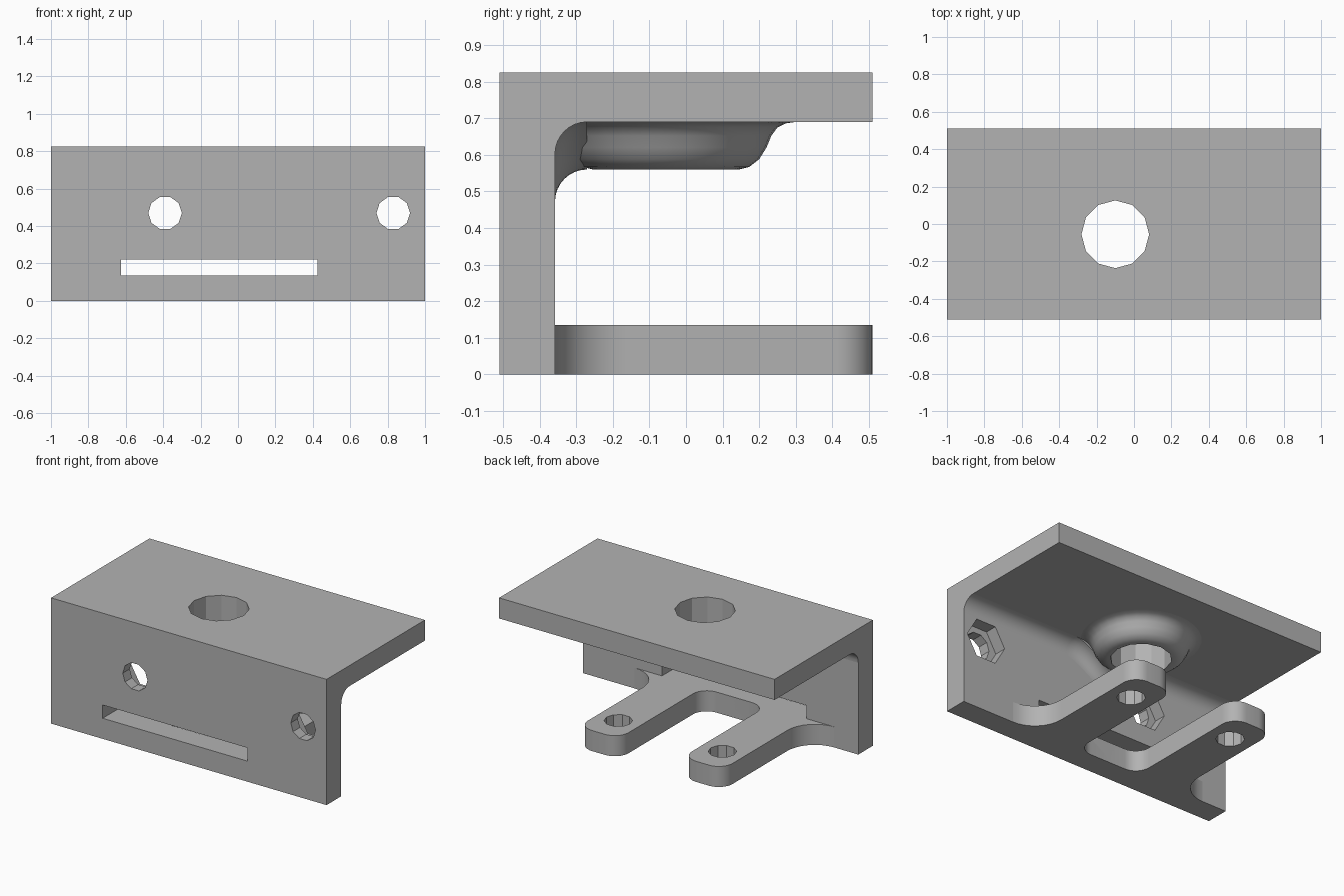
import bpy, bmesh, math
from math import cos, sin, pi, radians
from mathutils import Vector, Matrix

cube = bpy.data.objects.get("Cube")
if cube:
    bpy.data.objects.remove(cube, do_unlink=True)

# Single grey finish
grey = bpy.data.materials.new("plain_grey")
grey.use_nodes = True
grey.diffuse_color = (0.45, 0.45, 0.45, 1)
grey.node_tree.nodes["Principled BSDF"].inputs["Base Color"].default_value = (0.45, 0.45, 0.45, 1)

CX = -0.10                    # middle of fork and bore
WALL, BACK, FRONT = -0.358, 0.51, -0.51
CEIL, TOP, FORK_H = 0.69, 0.825, 0.135
BORE_Y = -0.055


def finish(name, bm):
    bmesh.ops.recalc_face_normals(bm, faces=bm.faces)
    mesh = bpy.data.meshes.new(name)
    bm.to_mesh(mesh)
    bm.free()
    mesh.materials.append(grey)
    ob = bpy.data.objects.new(name, mesh)
    bpy.context.collection.objects.link(ob)
    return ob


def prism(name, points, direction):
    """Extrude a closed outline of 3D points along a direction."""
    bm = bmesh.new()
    face = bm.faces.new([bm.verts.new(p) for p in points])
    ext = bmesh.ops.extrude_face_region(bm, geom=[face])
    moved = [v for v in ext["geom"] if isinstance(v, bmesh.types.BMVert)]
    bmesh.ops.translate(bm, verts=moved, vec=direction)
    return finish(name, bm)


def ngon(sides, radius, u, v):
    return [(u + radius * cos(2 * pi * i / sides), v + radius * sin(2 * pi * i / sides))
            for i in range(sides)]


def arc(u, v, radius, start, end, steps=8):
    return [(u + radius * cos(radians(start + (end - start) * i / steps)),
             v + radius * sin(radians(start + (end - start) * i / steps)))
            for i in range(steps + 1)]


def cutter(name, points, direction):
    ob = prism(name, points, direction)
    ob.hide_render = True
    ob.hide_set(True)
    ob.display_type = 'WIRE'
    return ob


def cut(ob, cutters):
    for c in cutters:
        mod = ob.modifiers.new(c.name, 'BOOLEAN')
        mod.operation, mod.solver, mod.object = 'DIFFERENCE', 'EXACT', c


def smooth(ob):
    bpy.ops.object.select_all(action='DESELECT')
    ob.select_set(True)
    bpy.context.view_layer.objects.active = ob
    bpy.ops.object.shade_smooth_by_angle(angle=radians(35))


# Cutters: vertical bore, wall slot, bolt holes with hexagonal nut pockets
bore = cutter("bore_cutter", [(x, y, 0.4) for x, y in ngon(12, 0.181, CX, BORE_Y)], (0, 0, 0.6))
slot = cutter("slot_cutter", [(CX + sx, -0.6, z) for sx, z in
              ((-0.525, FORK_H), (0.525, FORK_H), (0.525, 0.222), (-0.525, 0.222))], (0, 0.3, 0))
bolts, pockets = [], []
for side, x in (("right", -0.39), ("left", 0.83)):
    bolts.append(cutter(side + "_bolt_cutter",
                        [(u, -0.6, v) for u, v in ngon(10, 0.09, x, 0.47)], (0, 0.4, 0)))
    pockets.append(cutter(side + "_nut_cutter",
                          [(u, WALL - 0.08, v) for u, v in ngon(6, 0.142, x, 0.47)], (0, 0.2, 0)))

# L-shaped bracket
outline = [(FRONT, 0), (WALL, 0), (WALL, CEIL), (BACK, CEIL), (BACK, TOP), (FRONT, TOP)]
bracket = prism("bracket", [(-1, y, z) for y, z in outline], (2, 0, 0))
cut(bracket, [bore, slot] + bolts + pockets)

# Inside corner fillet, dipping where it joins the boss
bm = bmesh.new()
R, rings = 0.088, []
stations = sorted([-1, 1] + [CX + 0.32 * i / 12 for i in range(-12, 13)])
for x in stations:
    t = max(0, 1 - abs(x - CX) / 0.32)
    low = CEIL - (CEIL - 0.56) * t * t * (3 - 2 * t)
    section = [(WALL - 0.02, CEIL + 0.02), (WALL - 0.02, low - R)]
    section += arc(WALL + R, low - R, R, 180, 90)
    section += [(WALL + R, CEIL + 0.02)]
    rings.append([bm.verts.new((x, y, z)) for y, z in section])
for a, b in zip(rings, rings[1:]):
    for i in range(len(a)):
        j = (i + 1) % len(a)
        bm.faces.new((a[i], a[j], b[j], b[i]))
bm.faces.new(rings[0])
bm.faces.new(rings[-1])
fillet = finish("corner_fillet", bm)
smooth(fillet)
cut(fillet, pockets)

# Round boss under the top plate, with a flowing outer profile
profile = [(0, 0.56), (0.20, 0.56), (0.228, 0.567), (0.255, 0.588), (0.275, 0.62),
           (0.288, 0.652), (0.305, 0.675), (0.328, 0.686), (0.355, CEIL), (0.355, 0.70), (0, 0.70)]
bm = bmesh.new()
verts = [bm.verts.new((CX + r, BORE_Y, z)) for r, z in profile]
edges = [bm.edges.new(pair) for pair in zip(verts, verts[1:])]
bmesh.ops.spin(bm, geom=verts + edges, cent=(CX, BORE_Y, 0), axis=(0, 0, 1),
               angle=2 * pi, steps=32, use_duplicate=False)
bmesh.ops.remove_doubles(bm, verts=bm.verts, dist=0.0005)
boss = finish("boss", bm)
smooth(boss)
cut(boss, [bore])

# Two-armed fork: half outline mirrored about its middle
INNER, OUTER, TIP, U, FLARE = 0.23, 0.525, 0.10, 0.10, 0.20
half = [(0, WALL)]
half += arc(INNER - U, WALL + U, U, -90, 0)
half += arc(INNER + TIP, BACK - TIP, TIP, 180, 90)
half += arc(OUTER - TIP, BACK - TIP, TIP, 90, 0)
half += arc(OUTER + FLARE, WALL + FLARE, FLARE, 180, 270)
half += [(OUTER + FLARE, WALL - 0.02), (0, WALL - 0.02)]
for side, s in (("left", 1), ("right", -1)):
    arm = prism(side + "_fork_arm", [(CX + s * x, y, 0) for x, y in half], (0, 0, FORK_H))
    smooth(arm)
    pin = cutter(side + "_pin_cutter",
                 [(u, v, -0.1) for u, v in ngon(10, 0.085, CX + s * 0.378, 0.305)], (0, 0, 0.4))
    cut(arm, [pin])
